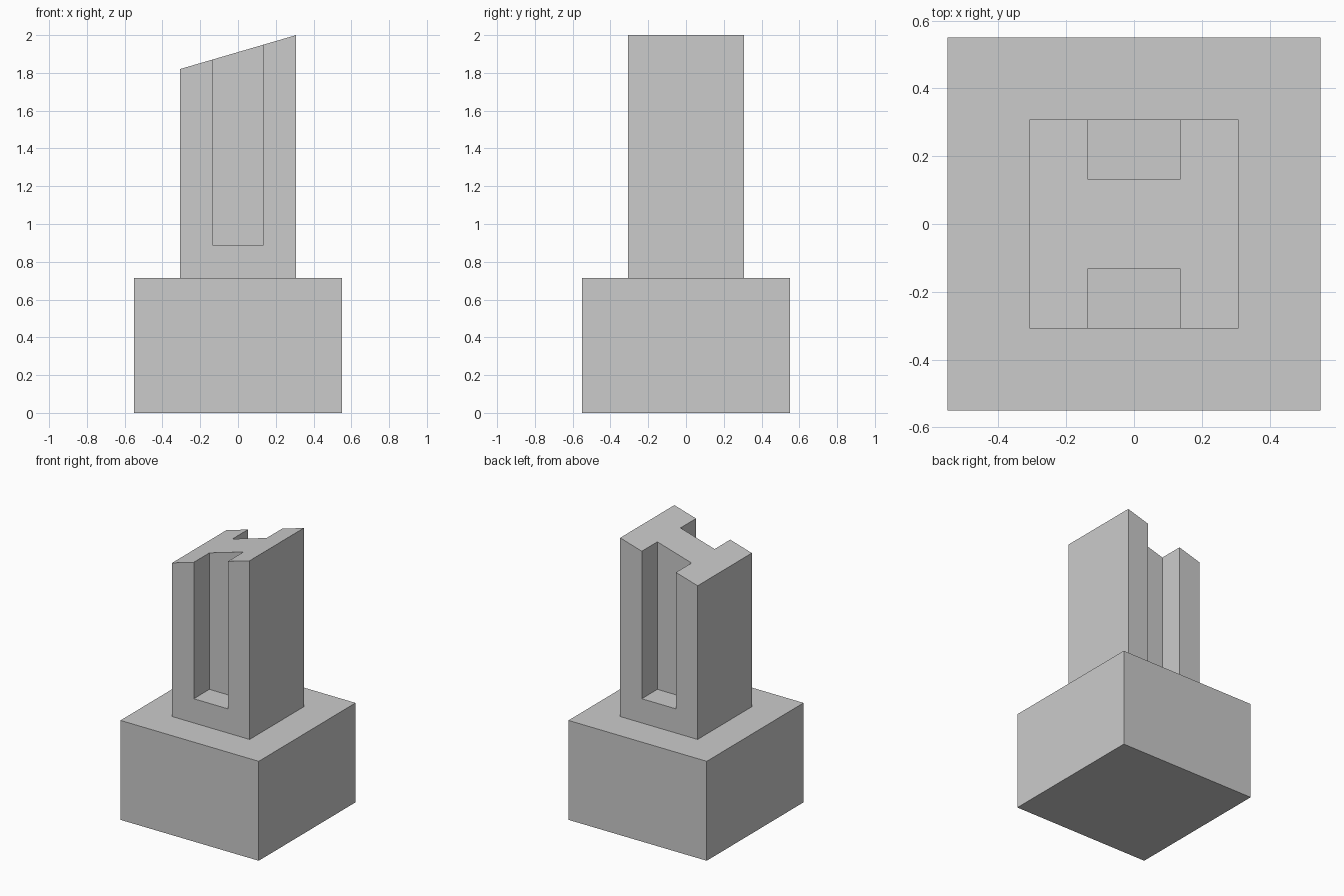
import bpy
import bmesh
from mathutils import Matrix

if "Cube" in bpy.data.objects:
    bpy.data.objects.remove(bpy.data.objects["Cube"])

BASE, BASE_TOP = 0.55, 0.715         # half width and height of the plinth
COL = 0.308                          # half width of the column
LOW, HIGH = 1.82, 2.0                # sloped top, left to right
SLOT, WEB, SLOT_Z = 0.136, 0.131, 0.889


def box(bm, x0, x1, y0, y1, z0, z1):
    mat = Matrix.Translation(((x0 + x1) / 2, (y0 + y1) / 2, (z0 + z1) / 2)) \
        @ Matrix.Diagonal((x1 - x0, y1 - y0, z1 - z0, 1))
    bmesh.ops.create_cube(bm, size=1, matrix=mat)


def make_object(name, bm):
    bmesh.ops.recalc_face_normals(bm, faces=bm.faces)
    mesh = bpy.data.meshes.new(name)
    bm.to_mesh(mesh)
    bm.free()
    obj = bpy.data.objects.new(name, mesh)
    bpy.context.collection.objects.link(obj)
    return obj


# Square plinth, its top inset and raised into the column
bm = bmesh.new()
box(bm, -BASE, BASE, -BASE, BASE, 0, BASE_TOP)
bm.normal_update()
top = max(bm.faces, key=lambda f: f.calc_center_median().z)
bmesh.ops.inset_region(bm, faces=[top], thickness=BASE - COL,
                       use_even_offset=True)
raised = bmesh.ops.extrude_discrete_faces(bm, faces=[top])["faces"][0]
# Slanted column top
for v in raised.verts:
    v.co.z = HIGH if v.co.x > 0 else LOW
pedestal = make_object("plinth_and_column", bm)

# Matching slots in the front and back of the column, open at the top
bm = bmesh.new()
for side in (-1, 1):
    y0, y1 = sorted((side * WEB, side * 0.45))
    box(bm, -SLOT, SLOT, y0, y1, SLOT_Z, 2.2)
cutter = make_object("slot_cutter", bm)
cutter.hide_render = True
cutter.hide_set(True)

cut = pedestal.modifiers.new("slots", 'BOOLEAN')
cut.operation = 'DIFFERENCE'
cut.solver = 'EXACT'
cut.object = cutter
